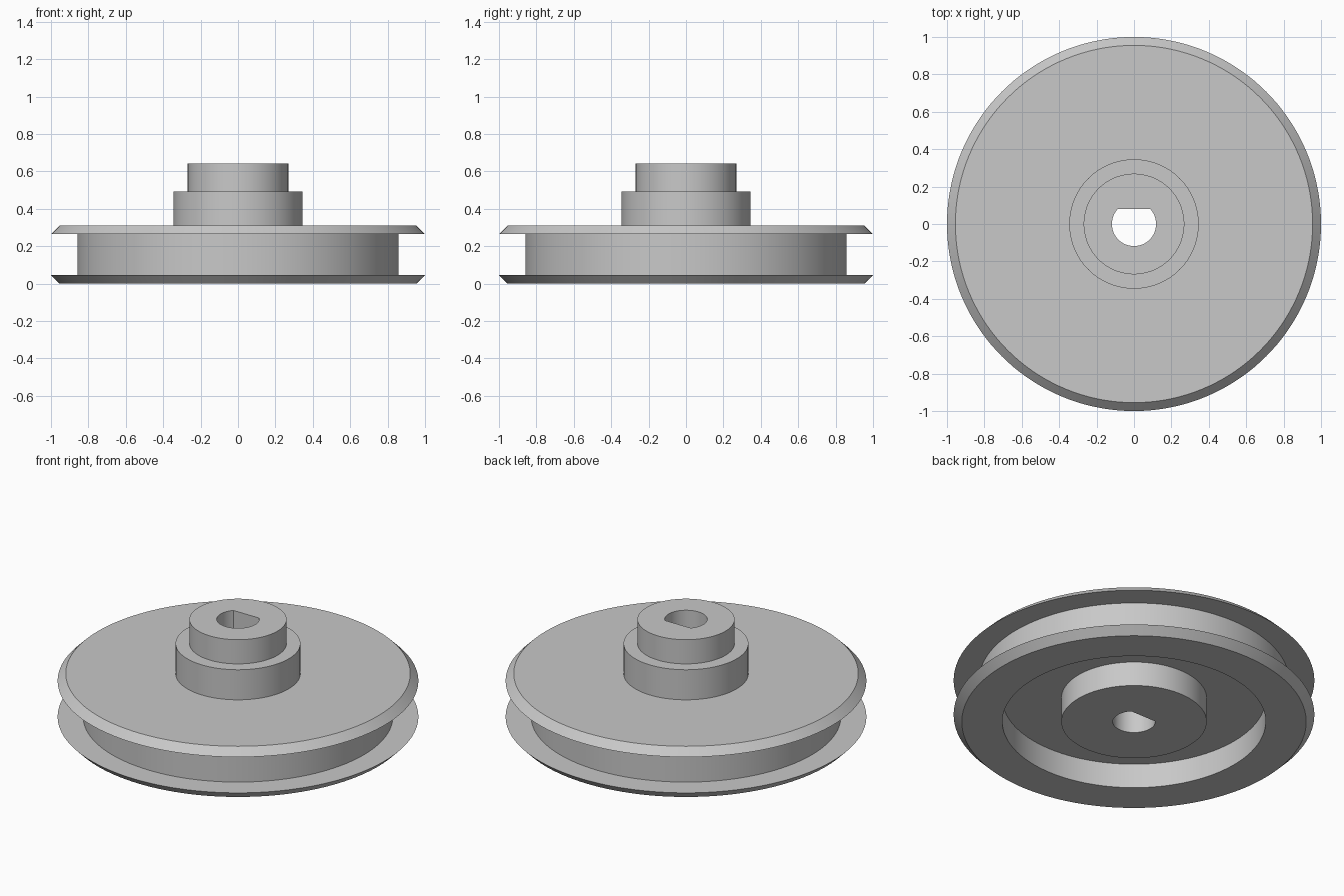
import bpy
import bmesh
from math import cos, sin, tau, radians

SEGMENTS = 144
BORE = 0.118
FLAT_Y = BORE * sin(radians(42.5))

cube = bpy.data.objects.get("Cube")
if cube:
    bpy.data.objects.remove(cube)

# Plain grey material
grey = bpy.data.materials.new("light grey")
grey.use_nodes = True
color = (0.58, 0.58, 0.58, 1)
grey.diffuse_color = color
grey.node_tree.nodes["Principled BSDF"].inputs["Base Color"].default_value = color

# Closed half-section (radius, height), starting at the bottom of the bore
profile = [
    (BORE, 0), (0.403, 0),                     # lower boss
    (0.403, 0.15), (0.73, 0.15), (0.73, 0),    # underside recess
    (0.955, 0), (1, 0.046),                    # lower flange with chamfer
    (0.859, 0.046), (0.859, 0.265),            # belt groove
    (1, 0.265), (0.955, 0.31),                 # upper flange with chamfer
    (0.346, 0.31), (0.346, 0.494),             # hub
    (0.269, 0.494), (0.269, 0.642),            # collar
    (BORE, 0.642),                             # top of the bore
]


def ring(bm, radius, z):
    """A circle of vertices; the bore is clipped flat to make its D shape."""
    verts = []
    for i in range(SEGMENTS):
        a = tau * i / SEGMENTS
        x, y = radius * cos(a), radius * sin(a)
        if radius == BORE:
            y = min(y, FLAT_Y)
        verts.append(bm.verts.new((x, y, z)))
    return verts


# Revolve the section into one solid
bm = bmesh.new()
rings = [ring(bm, r, z) for r, z in profile]
for k, lower in enumerate(rings):
    upper = rings[(k + 1) % len(rings)]
    for i in range(SEGMENTS):
        j = (i + 1) % SEGMENTS
        bm.faces.new((lower[i], lower[j], upper[j], upper[i]))
bmesh.ops.recalc_face_normals(bm, faces=bm.faces)

mesh = bpy.data.meshes.new("pulley_wheel")
bm.to_mesh(mesh)
bm.free()
mesh.materials.append(grey)
wheel = bpy.data.objects.new("pulley_wheel", mesh)
bpy.context.collection.objects.link(wheel)

# Smooth round walls, crisp edges
bpy.ops.object.select_all(action="DESELECT")
wheel.select_set(True)
bpy.context.view_layer.objects.active = wheel
bpy.ops.object.shade_smooth_by_angle(angle=radians(30))
